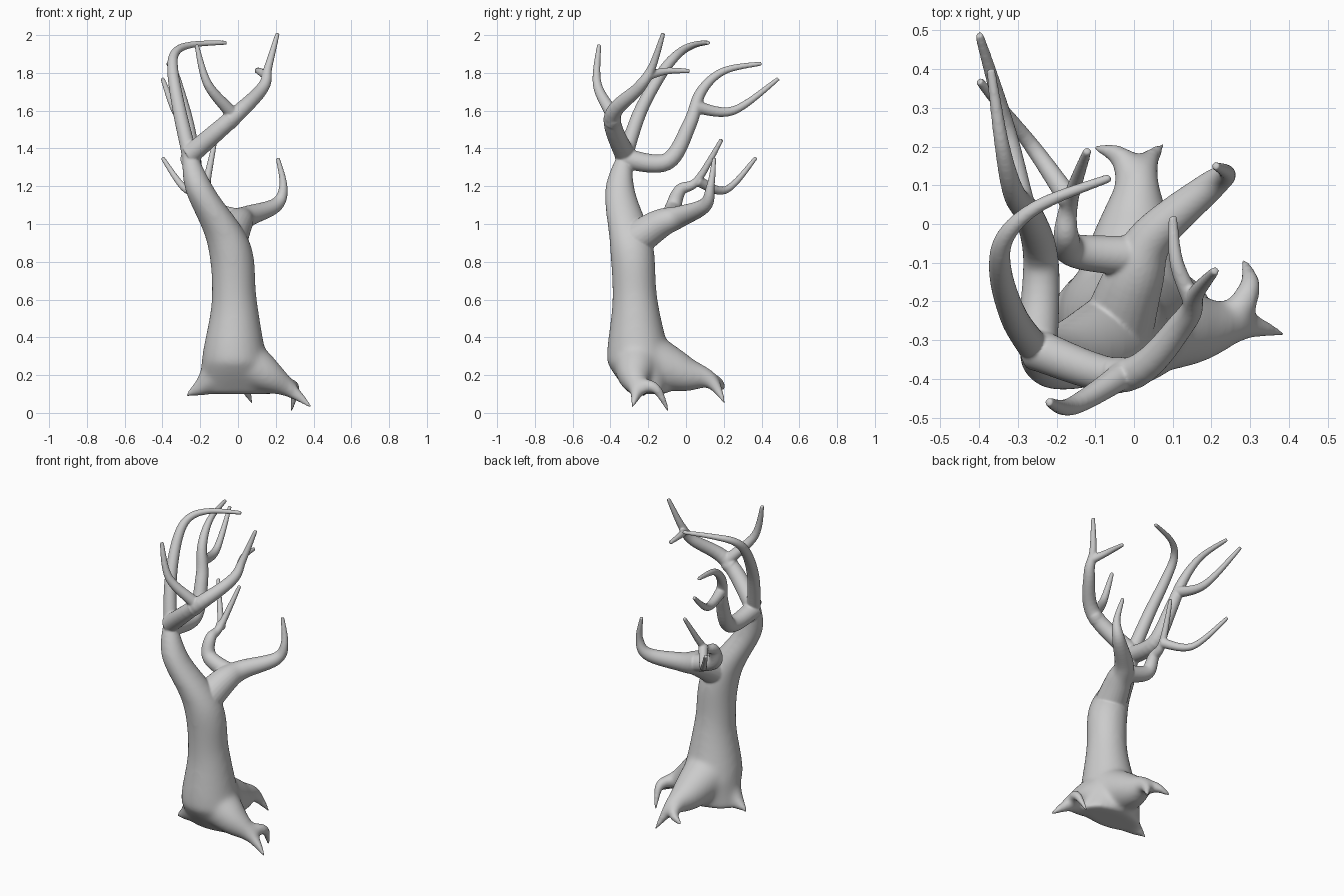
import bpy, bmesh, math
from mathutils import Vector

if "Cube" in bpy.data.objects:
    bpy.data.objects.remove(bpy.data.objects["Cube"], do_unlink=True)

GREY = (.6, .6, .6, 1)
bark = bpy.data.materials.new("grey bark")
bark.use_nodes = True
bark.diffuse_color = GREY
bark.node_tree.nodes["Principled BSDF"].inputs["Base Color"].default_value = GREY

SIDES = 24
TIP_RADIUS = .011
circle = [(math.cos(math.tau * i / SIDES), math.sin(math.tau * i / SIDES)) for i in range(SIDES)]
shape = bmesh.new()
mesh = bpy.data.meshes.new("bare_tree")
mesh.materials.append(bark)
tree = bpy.data.objects.new("bare_tree", mesh)
bpy.context.collection.objects.link(tree)


def between(before, start, end, after, t):
    """Point from start to end, with slopes taken from the neighbours."""
    leave = (end - before) / 2 * t * (1 - t) ** 2
    arrive = (after - start) / 2 * t * t * (1 - t)
    return start.lerp(end, t * t * (3 - 2 * t)) + leave - arrive


def smooth_path(points, steps=8):
    """Smooth curve through points of any dimension."""
    padded = [Vector(p) for p in (points[0], *points, points[-1])]
    path = [between(*four, step / steps)
            for four in zip(padded, padded[1:], padded[2:], padded[3:])
            for step in range(steps)]
    return path + [padded[-1]]


def add_solid(rings):
    """Bridge rings of positions and cap both ends."""
    loops = [[shape.verts.new(position) for position in ring] for ring in rings]
    for lower, upper in zip(loops, loops[1:]):
        for i in range(SIDES):
            shape.faces.new((lower[i - 1], lower[i], upper[i], upper[i - 1]))
    shape.faces.new(loops[0])
    shape.faces.new(loops[-1])


def add_trunk(*sections):
    """Level sections of centre and radius, flattened in depth near the ground."""
    rings, centres = [], []
    for x, y, z, radius in smooth_path(sections):
        depth = radius * min(1, .2 + 3 * z)
        rings.append([(x + radius * c, y + depth * s, z) for c, s in circle])
        centres.append(Vector((x, y, z)))
    add_solid(rings)
    return centres


def add_limb(parent, fraction, radius, *bends, taper=1.0):
    """Round limb leaving its parent part way along and tapering to a tip."""
    root = parent[round(fraction * (len(parent) - 1))]
    path = smooth_path([root, *bends])
    last = len(path) - 1
    side = (path[1] - path[0]).orthogonal()
    rings = []
    for i, centre in enumerate(path):
        along = (path[min(i + 1, last)] - path[max(i - 1, 0)]).normalized()
        side = (side - along * side.dot(along)).normalized()
        across = along.cross(side)
        size = TIP_RADIUS + (radius - TIP_RADIUS) * (1 - i / last) ** taper
        rings.append([centre + (side * c + across * s) * size for c, s in circle])
    add_solid(rings)
    return path


def fuse(voxel, passes):
    """Merge the solids built so far into one skin and soften the joints."""
    bmesh.ops.recalc_face_normals(shape, faces=shape.faces)
    shape.to_mesh(mesh)
    remesh = tree.modifiers.new("fuse", "REMESH")
    remesh.mode = "VOXEL"
    remesh.voxel_size = voxel
    remesh.use_smooth_shade = True
    soften = tree.modifiers.new("soften", "SMOOTH")
    soften.factor = .5
    soften.iterations = passes


# Trunk, leaning into the main bough
trunk = add_trunk((0, -.2, .1, .2), (-.02, -.25, .3, .17), (-.02, -.27, .6, .12),
                  (-.05, -.29, .9, .115), (-.2, -.35, 1.18, .08), (-.26, -.32, 1.38, .04))

# Roots and their claws
left_root = add_limb(trunk, .2, .16, (.15, -.27, .2), (.28, -.26, .12), (.4, -.29, .02), taper=1.4)
add_limb(left_root, .6, .05, (.3, -.16, .13), (.28, -.09, 0))
back_root = add_limb(trunk, .2, .17, (0, -.02, .21), (.02, .13, .17), (.08, .21, .04), taper=1.4)
add_limb(back_root, .5, .055, (-.03, .17, .16), (-.11, .2, .12))
add_limb(trunk, .2, .16, (-.16, -.24, .16), (-.28, -.22, .09), taper=1.4)

# Blend the roots broadly before the thin branches are added
fuse(voxel=.012, passes=20)
graph = bpy.context.evaluated_depsgraph_get()
blended = bpy.data.meshes.new_from_object(tree.evaluated_get(graph))
shape.clear()
shape.from_mesh(blended)
bpy.data.meshes.remove(blended)
tree.modifiers.clear()

# Low bough with its back branch
low_bough = add_limb(trunk, .6, .1, (0, -.14, 1), (.05, -.03, 1.04), (.2, .1, 1.1),
                     (.24, .13, 1.2), (.21, .15, 1.35), taper=1.3)
low_branch = add_limb(low_bough, .3, .055, (-.15, -.07, 1.08), (-.175, -.03, 1.18),
                      (-.165, .06, 1.23), (-.12, .19, 1.45))
add_limb(low_branch, .75, .03, (-.27, .21, 1.18), (-.4, .37, 1.35))

# Front branch with a fork and a twig
front_branch = add_limb(trunk, .97, .055, (-.02, -.39, 1.57), (.13, -.25, 1.72),
                        (.16, -.18, 1.83), (.21, -.12, 2.01))
add_limb(front_branch, .22, .05, (-.03, -.39, 1.58), (-.16, -.47, 1.74), (-.22, -.46, 1.95))
add_limb(front_branch, .66, .026, (.11, -.1, 1.81), (.1, .02, 1.81))

# Tall arching branch
add_limb(trunk, .95, .042, (-.31, -.24, 1.6), (-.345, -.12, 1.81), (-.33, -.03, 1.91),
         (-.24, .05, 1.95), (-.06, .12, 1.96))

# Back branch with a fork
back_branch = add_limb(trunk, .95, .055, (-.24, -.1, 1.33), (-.27, .02, 1.53), (-.31, .08, 1.7),
                       (-.34, .2, 1.81), (-.37, .4, 1.85))
add_limb(back_branch, .5, .035, (-.33, .25, 1.6), (-.4, .49, 1.77))

fuse(voxel=.005, passes=10)
